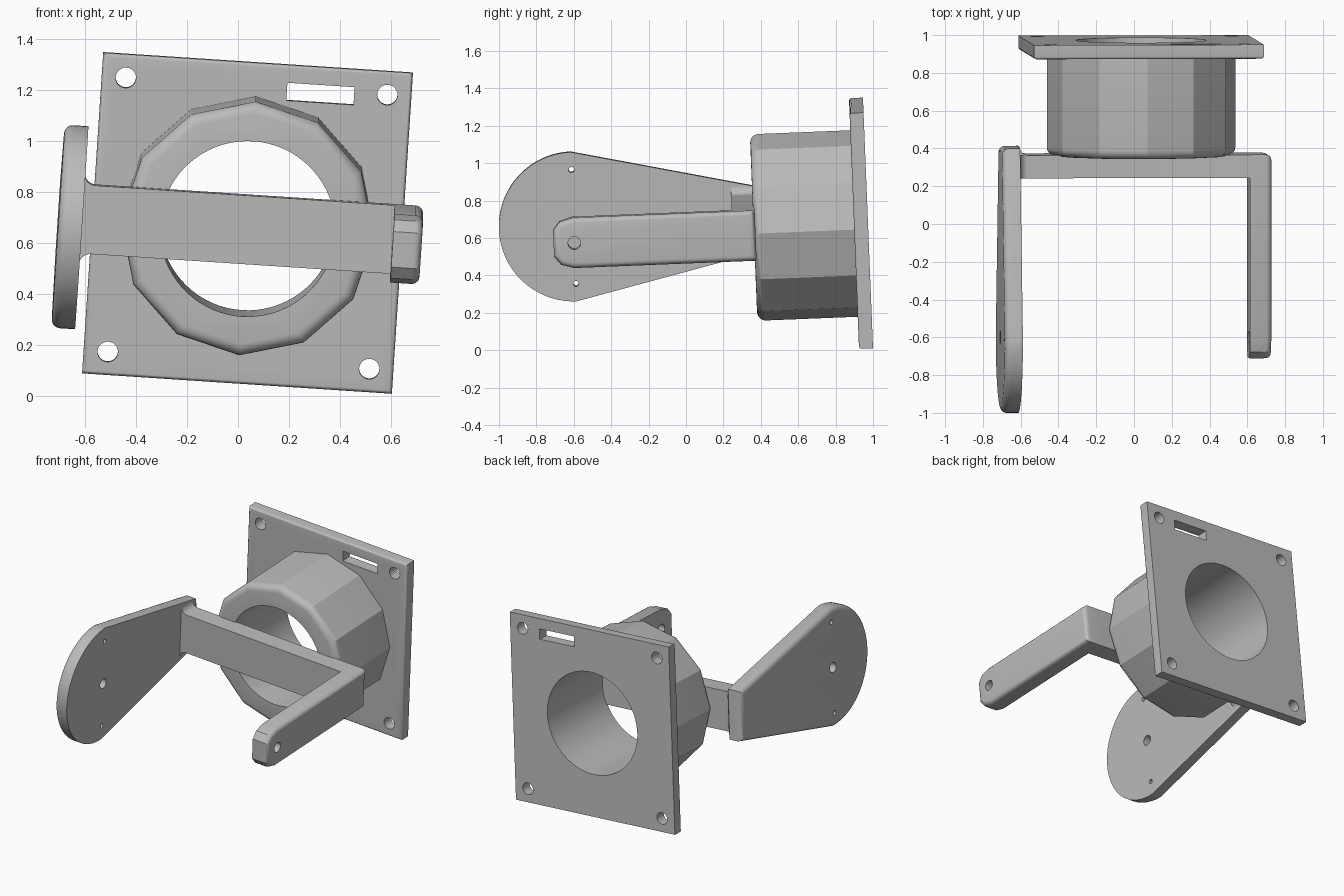
import bpy, bmesh, math
from mathutils import Matrix, Vector

if "Cube" in bpy.data.objects:
    bpy.data.objects.remove(bpy.data.objects["Cube"], do_unlink=True)

# Single grey plastic
GREY = (0.5, 0.5, 0.5, 1)
grey = bpy.data.materials.new("grey_plastic")
grey.use_nodes = True
grey.diffuse_color = GREY
grey.node_tree.nodes["Principled BSDF"].inputs["Base Color"].default_value = GREY

# Whole bracket is slightly tilted; local origin is the centre of the plate back
FRAME = (Matrix.Translation((0.0375, 0.973, 0.68))
         @ Matrix.Rotation(math.radians(2.3), 4, "X")
         @ Matrix.Rotation(math.radians(3.77), 4, "Y"))


def place(axis, d, a, b):
    """Profile point (a, b) at distance d along an axis."""
    return Vector({"x": (d, a, b), "y": (a, d, b), "z": (a, b, d)}[axis])


def circle(r, n, a=0, b=0):
    return [(a + r * math.sin(math.tau * i / n), b + r * math.cos(math.tau * i / n))
            for i in range(n)]


def rect(a0, a1, b0, b1):
    return [(a0, b0), (a1, b0), (a1, b1), (a0, b1)]


def mirrored(half):
    """Close an outline symmetric about b = 0."""
    return half + [(a, -b) for a, b in reversed(half) if abs(b) > 1e-6]


def prism(name, axis, lo, hi, profile, round_at=None, radius=0):
    """Extrude a profile along an axis, rounding the rim of one end."""
    bm = bmesh.new()
    ends = [[bm.verts.new(place(axis, d, a, b)) for a, b in profile] for d in (lo, hi)]
    n = len(profile)
    for ring in ends:
        bm.faces.new(ring)
    for i in range(n):
        j = (i + 1) % n
        bm.faces.new((ends[0][i], ends[0][j], ends[1][j], ends[1][i]))
    bmesh.ops.recalc_face_normals(bm, faces=bm.faces)
    if round_at is not None:
        rim = set(ends[0 if round_at == lo else 1])
        edges = [e for e in bm.edges if set(e.verts) <= rim]
        bmesh.ops.bevel(bm, geom=edges, offset=radius, segments=5,
                        profile=0.5, affect="EDGES", clamp_overlap=True)
    mesh = bpy.data.meshes.new(name)
    bm.to_mesh(mesh)
    bm.free()
    mesh.materials.append(grey)
    obj = bpy.data.objects.new(name, mesh)
    bpy.context.collection.objects.link(obj)
    obj.matrix_world = FRAME
    return obj


def cut(obj, cutters):
    """Subtract the cutters, then discard them."""
    for c in cutters:
        c.hide_render = True
        mod = obj.modifiers.new("hole", "BOOLEAN")
        mod.operation, mod.solver, mod.object = "DIFFERENCE", "EXACT", c
    bpy.context.view_layer.update()
    graph = bpy.context.evaluated_depsgraph_get()
    mesh = bpy.data.meshes.new_from_object(obj.evaluated_get(graph))
    obj.modifiers.clear()
    obj.data = mesh
    for c in cutters:
        bpy.data.objects.remove(c, do_unlink=True)


def bore(axis, lo, hi, r, a=0, b=0, n=24):
    return prism("cutter", axis, lo, hi, circle(r, n, a, b))


# Square mounting plate with screw holes, slot and central opening
plate = prism("mounting_plate", "y", -0.075, 0, rect(-0.61, 0.61, -0.632, 0.632), -0.075, 0.015)
cut(plate, [bore("y", -0.2, 0.1, 0.345, n=72)]
    + [bore("y", -0.2, 0.1, 0.04, a, b) for a in (-0.515, 0.515) for b in (-0.54, 0.54)]
    + [prism("cutter", "y", -0.2, 0.1, rect(0.12, 0.385, 0.492, 0.562))])

# Twelve-sided barrel with a round bore
barrel = prism("barrel", "y", -0.612, -0.07, circle(0.5, 12), -0.612, 0.045)
cut(barrel, [bore("y", -0.8, 0.1, 0.345, n=72)])

# Cross bar in front of the barrel, flared where it meets the disc arm
INNER, FRONT, BACK, H, F = -0.653, -0.725, -0.603, 0.135, 0.045
flare = [(INNER + F * (1 - math.sin(t)), H + F * (1 - math.cos(t)))
         for t in (math.pi / 2 * (1 - i / 6) for i in range(7))]
bar = prism("cross_bar", "y", FRONT, BACK, mirrored(flare + [(0.57, H)]))
back_flare = prism("bar_fillet", "z", -H, H,
                   [(a, BACK + b - H) for a, b in flare] + [(INNER, BACK)])

# Narrow arm on the left, with a chamfered tip and pivot hole
tip = [(-1.684, 0.07), (-1.648, 0.115), (-1.58, H), (BACK, H)]
arm = prism("narrow_arm", "x", 0.57, 0.684, mirrored(tip), 0.684, 0.03)
cut(arm, [bore("x", 0.4, 0.8, 0.034, -1.573)])

# Wide arm on the right, ending in a round disc
CV, R = -1.573, 0.4
half = [(CV - R * math.cos(t), R * math.sin(t))
        for t in (math.pi / 2 * i / 20 for i in range(21))] + [(-0.565, 0.17)]
disc = prism("disc_arm", "x", -0.747, INNER, mirrored(half), -0.747, 0.035)
cut(disc, [bore("x", -0.9, -0.5, r, CV, b) for r, b in ((0.034, 0), (0.015, 0.305), (0.015, -0.305))])

# Smooth rounded rims, keep facets crisp
for obj in bpy.context.view_layer.objects:
    obj.select_set(False)
for obj in (plate, barrel, bar, back_flare, arm, disc):
    obj.select_set(True)
bpy.context.view_layer.objects.active = plate
bpy.ops.object.shade_smooth_by_angle(angle=math.radians(25))
